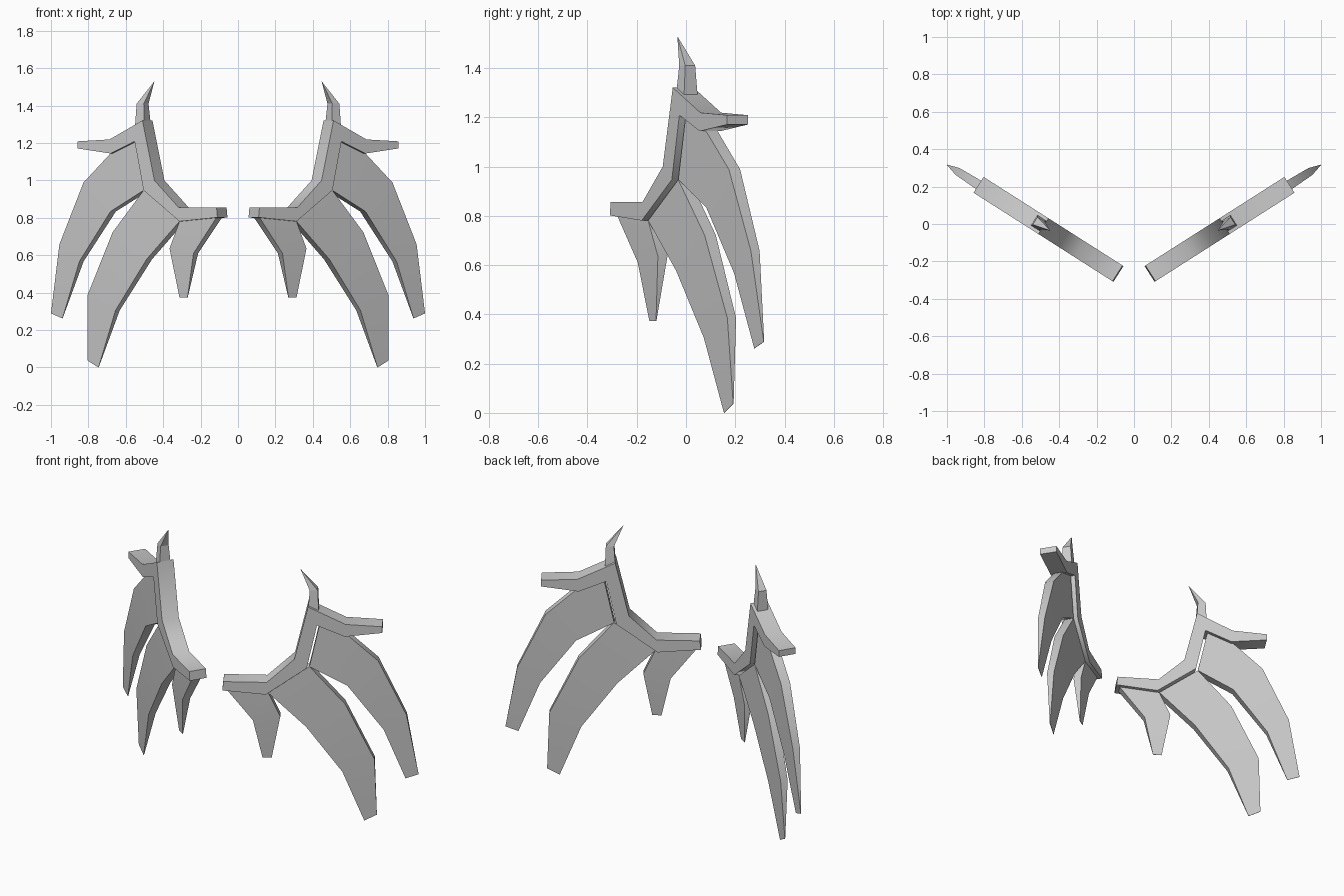
import bpy, bmesh, math

if "Cube" in bpy.data.objects:
    bpy.data.objects.remove(bpy.data.objects["Cube"], do_unlink=True)

# Single bone-grey material
grey = bpy.data.materials.new("light grey")
grey.use_nodes = True
COLOUR = (0.6, 0.6, 0.6, 1)
grey.diffuse_color = COLOUR
grey.node_tree.nodes["Principled BSDF"].inputs["Base Color"].default_value = COLOUR

# Each wing lies in an upright plane swept back from the middle
SWEEP = math.atan(0.637)
COS, SIN = math.cos(SWEEP), math.sin(SWEEP)


def plane_point(x, z, half, side, front):
    """Point on the front or back skin; x is measured on the front skin."""
    xc = x - half * SIN
    yc = -0.32 + 0.637 * xc
    s = 1 if front else -1
    return (side * (xc + s * half * SIN), yc - s * half * COS, z)


def loft(name, sections, side, smooth_angle):
    """Box-section loft: each section is (edge A, edge B, half thickness)."""
    bm = bmesh.new()
    rings = []
    for a, b, half in sections:
        rings.append([bm.verts.new(plane_point(*p, half, side, f))
                      for p, f in ((a, True), (b, True), (b, False), (a, False))])
    for r, q in zip(rings, rings[1:]):
        for i in range(4):
            j = (i + 1) % 4
            bm.faces.new((r[i], r[j], q[j], q[i]))
    bm.faces.new(rings[0])
    bm.faces.new(rings[-1])
    bmesh.ops.remove_doubles(bm, verts=bm.verts, dist=0.0005)
    bmesh.ops.recalc_face_normals(bm, faces=bm.faces)
    mesh = bpy.data.meshes.new(name)
    bm.to_mesh(mesh)
    bm.free()
    mesh.materials.append(grey)
    obj = bpy.data.objects.new(name, mesh)
    bpy.context.collection.objects.link(obj)
    if smooth_angle:
        bpy.ops.object.select_all(action='DESELECT')
        obj.select_set(True)
        bpy.context.view_layer.objects.active = obj
        bpy.ops.object.shade_smooth_by_angle(angle=math.radians(smooth_angle))


PARTS = {
    # Thick bent arm along the top of the wing
    "wing_arm": ([
        ((0.115, 0.856), (0.11, 0.802), 0.05),
        ((0.318, 0.856), (0.313, 0.781), 0.05),
        ((0.447, 1.0), (0.505, 0.947), 0.05),
        ((0.511, 1.321), (0.553, 1.209), 0.05),
        ((0.687, 1.219), (0.682, 1.144), 0.05),
        ((0.858, 1.209), (0.858, 1.171), 0.05)], 45),
    # Three hanging feathers, thinning to a blade at the tip
    "outer_feather": ([
        ((0.553, 1.209), (0.505, 0.947), 0.028),
        ((0.682, 1.144), (0.594, 0.89), 0.028),
        ((0.826, 0.989), (0.682, 0.834), 0.027),
        ((0.955, 0.658), (0.848, 0.567), 0.021),
        ((1.0, 0.289), (0.939, 0.262), 0.001)], 40),
    "middle_feather": ([
        ((0.505, 0.947), (0.313, 0.781), 0.028),
        ((0.671, 0.722), (0.489, 0.578), 0.027),
        ((0.805, 0.385), (0.655, 0.305), 0.021),
        ((0.805, 0.037), (0.746, 0.0), 0.001)], 40),
    "inner_feather": ([
        ((0.313, 0.781), (0.115, 0.802), 0.028),
        ((0.366, 0.636), (0.238, 0.61), 0.023),
        ((0.313, 0.374), (0.27, 0.374), 0.001)], 40),
    # Pointed claw on the wrist
    "wrist_claw": ([
        ((0.502, 1.29), (0.552, 1.27), 0.034),
        ((0.504, 1.41), (0.542, 1.41), 0.024),
        ((0.447, 1.53), (0.447, 1.53), 0.0)], 0),
}

for prefix, side in (("left", 1), ("right", -1)):
    for part, (sections, angle) in PARTS.items():
        loft(f"{prefix}_{part}", sections, side, angle)
